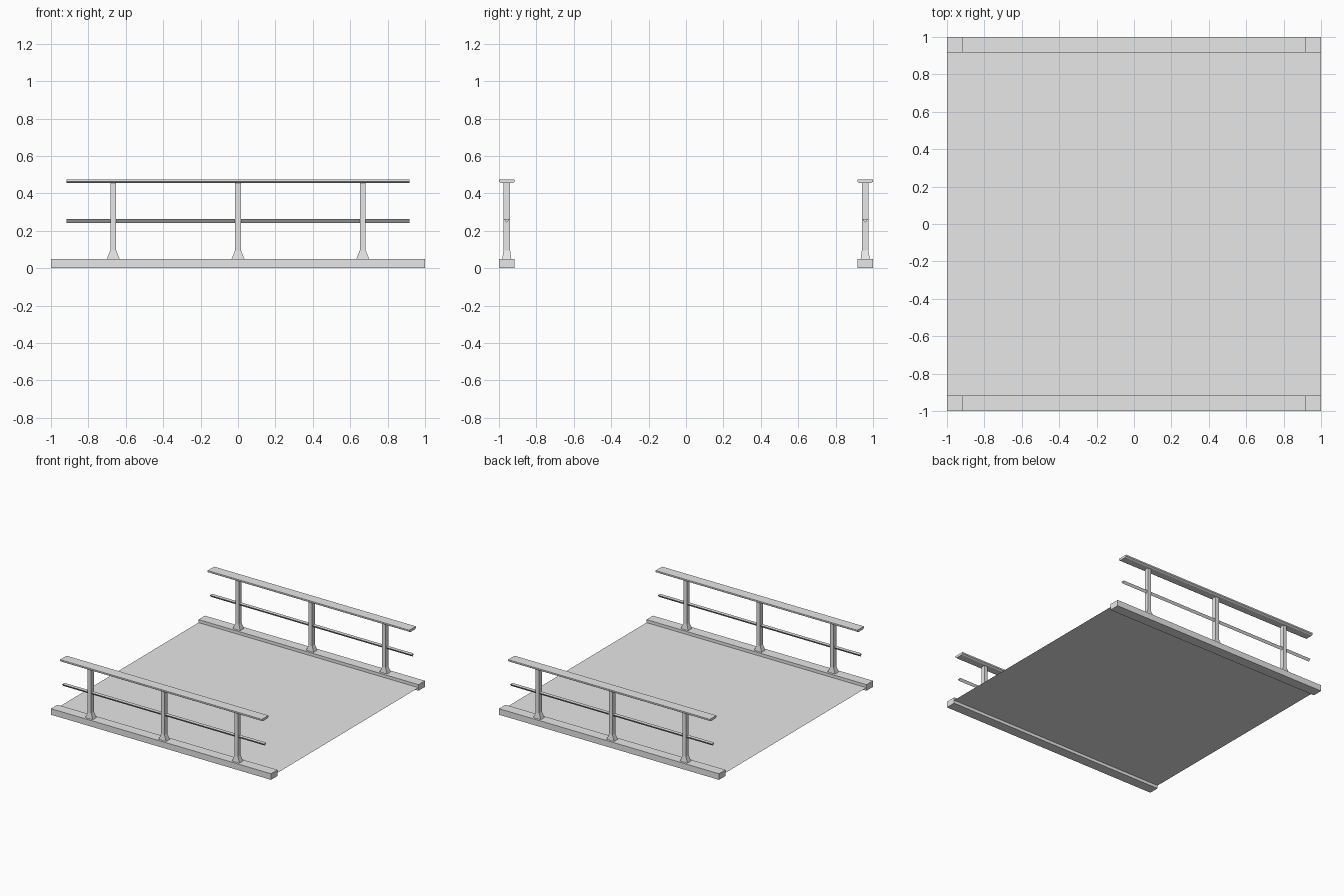
import bpy
import bmesh

cube = bpy.data.objects.get("Cube")
if cube:
    bpy.data.objects.remove(cube, do_unlink=True)

# One plain grey for everything
grey = bpy.data.materials.new("light grey")
grey.use_nodes = True
COLOUR = (0.8, 0.8, 0.8, 1)
grey.diffuse_color = COLOUR
for node in grey.node_tree.nodes:
    if node.type == 'BSDF_PRINCIPLED':
        node.inputs["Base Color"].default_value = COLOUR

EDGE_Y = 0.958      # centre line of each railing
INNER_Y = 0.917     # inner edge of the curbs
RAIL_X = 0.917      # half length of the rails
DECK_Z = 0.025
POST_X = 0.667


def finish(name, bm):
    bmesh.ops.recalc_face_normals(bm, faces=bm.faces)
    mesh = bpy.data.meshes.new(name)
    bm.to_mesh(mesh)
    bm.free()
    mesh.materials.append(grey)
    obj = bpy.data.objects.new(name, mesh)
    bpy.context.collection.objects.link(obj)
    return obj


def loft(name, rings):
    """Closed solid through a list of matching rings of points."""
    bm = bmesh.new()
    loops = [[bm.verts.new(p) for p in ring] for ring in rings]
    for a, b in zip(loops, loops[1:]):
        n = len(a)
        for i in range(n):
            j = (i + 1) % n
            bm.faces.new((a[i], a[j], b[j], b[i]))
    bm.faces.new(loops[0])
    bm.faces.new(loops[-1])
    return finish(name, bm)


def beam(name, profile, half_length, y):
    """Extrude a (y, z) profile along x."""
    return loft(name, [[(x, y + dy, z) for dy, z in profile]
                       for x in (-half_length, half_length)])


def post(name, x, y):
    """Square post with a flared foot; sections are (z, half x, half y)."""
    sections = [(0.05, 0.034, 0.024), (0.095, 0.016, 0.018), (0.458, 0.016, 0.018)]
    corners = [(-1, -1), (1, -1), (1, 1), (-1, 1)]
    return loft(name, [[(x + sx * hx, y + sy * hy, z) for sx, sy in corners]
                       for z, hx, hy in sections])


# Thin deck between the curbs
bm = bmesh.new()
bm.faces.new([bm.verts.new((x, y, DECK_Z)) for x, y in
              ((-1, -INNER_Y), (1, -INNER_Y), (1, INNER_Y), (-1, INNER_Y))])
bm.normal_update()
finish("deck", bm)

# Curb, handrail and mid rail cross-sections
CURB = [(-0.042, 0), (0.042, 0), (0.042, 0.05), (-0.042, 0.05)]
HANDRAIL = [(-0.042, 0.475), (-0.042, 0.463), (-0.03, 0.455),
            (0.03, 0.455), (0.042, 0.463), (0.042, 0.475)]
MID_RAIL = [(-0.015, 0.262), (0, 0.243), (0.015, 0.262)]

# The same railing on both sides
for side, y in (("front", -EDGE_Y), ("back", EDGE_Y)):
    beam(side + "_curb", CURB, 1, y)
    beam(side + "_handrail", HANDRAIL, RAIL_X, y)
    beam(side + "_mid_rail", MID_RAIL, RAIL_X, y)
    for label, x in (("right", -POST_X), ("middle", 0), ("left", POST_X)):
        post(f"{side}_{label}_post", x, y)
